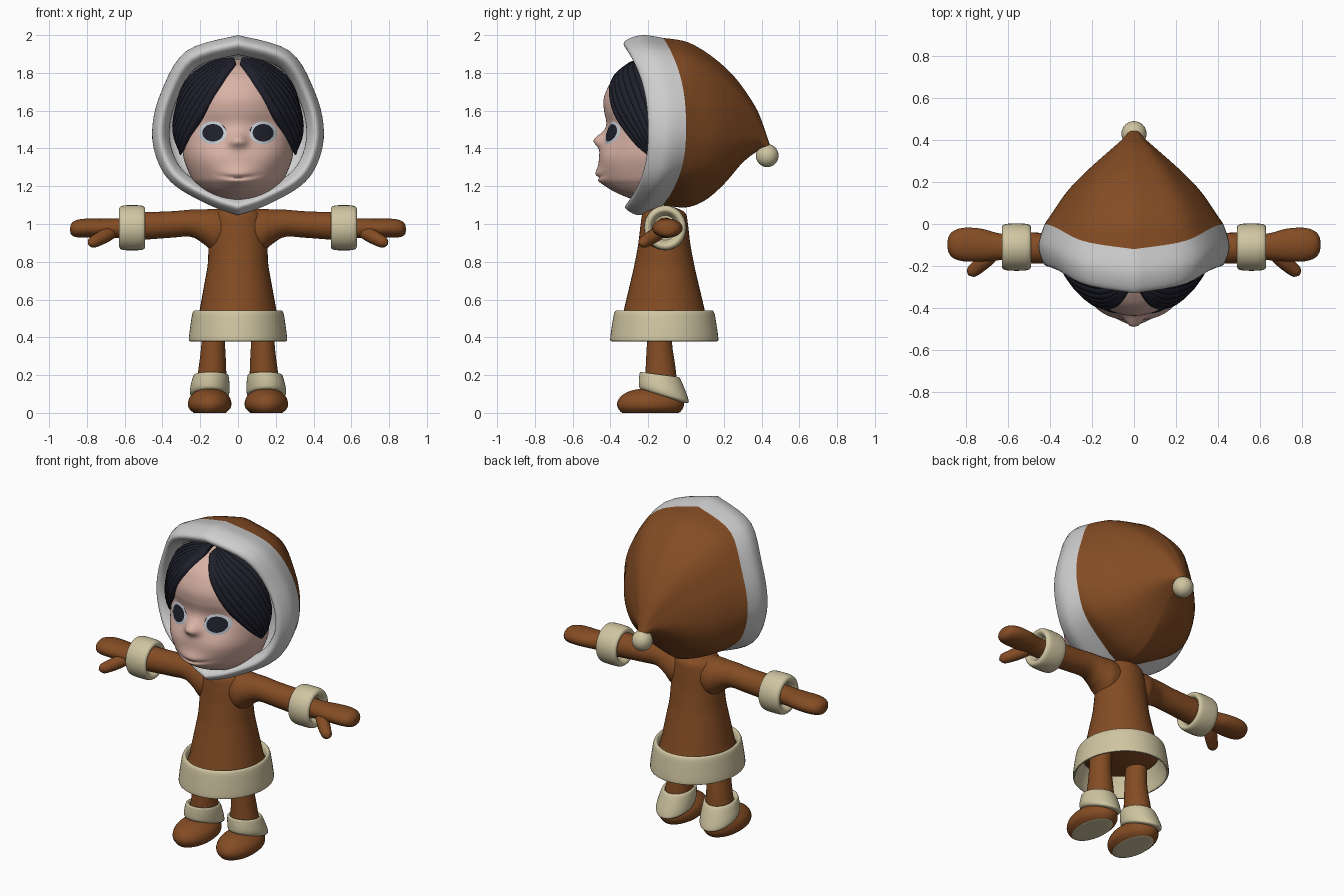
import bpy, bmesh, math
from mathutils import Vector

if "Cube" in bpy.data.objects:
    bpy.data.objects.remove(bpy.data.objects["Cube"])

TAU = 2 * math.pi


def mat(name, rgb):
    m = bpy.data.materials.new(name)
    m.diffuse_color = (*rgb, 1)
    m.use_nodes = True
    m.node_tree.nodes["Principled BSDF"].inputs["Base Color"].default_value = m.diffuse_color
    return m


BROWN = mat("brown_hide", (0.23, 0.072, 0.017))
CREAM = mat("cream_fur", (0.63, 0.56, 0.36))
WHITE = mat("white_fur", (0.62, 0.62, 0.62))
SKIN = mat("skin", (0.70, 0.45, 0.38))
DARK = mat("black_hair", (0.013, 0.014, 0.024))
EYE = mat("eye_white", (0.55, 0.60, 0.65))


def spline(rows, n):
    """Catmull-Rom through the key rows, n steps per span."""
    r = [rows[0]] + list(rows) + [rows[-1]]
    out = []
    for i in range(1, len(r) - 2):
        for k in range(n):
            t = k / n
            out.append(tuple(0.5 * (2 * b + (c - a) * t + (2 * a - 5 * b + 4 * c - d) * t * t
                                    + (3 * b - a - 3 * c + d) * t ** 3)
                             for a, b, c, d in zip(r[i - 1], r[i], r[i + 1], r[i + 2])))
    return out + [tuple(rows[-1])]


def make(name, rings, mats, mirror=False, caps=True, rule=None):
    """Skin a list of closed point rings into one smooth object."""
    bm = bmesh.new()
    vs = [[bm.verts.new(p) for p in ring] for ring in rings]
    n = len(vs[0])
    for a, b in zip(vs, vs[1:]):
        for j in range(n):
            bm.faces.new((a[j], a[(j + 1) % n], b[(j + 1) % n], b[j]))
    if caps:
        bm.faces.new(vs[0])
        bm.faces.new(vs[-1])
    bmesh.ops.recalc_face_normals(bm, faces=bm.faces)
    for f in bm.faces:
        f.smooth = True
        if rule:
            f.material_index = rule(f)
    me = bpy.data.meshes.new(name)
    bm.to_mesh(me)
    bm.free()
    for m in mats:
        me.materials.append(m)
    ob = bpy.data.objects.new(name, me)
    bpy.context.collection.objects.link(ob)
    if mirror:
        ob.modifiers.new("mirror", 'MIRROR')
    bpy.ops.object.select_all(action='DESELECT')
    ob.select_set(True)
    bpy.context.view_layer.objects.active = ob
    bpy.ops.object.shade_smooth_by_angle(angle=math.radians(50))
    return ob


def zring(cx, cy, cz, a, b, tilt=0, n=40):
    return [(cx + a * math.cos(t), cy + b * math.sin(t), cz + tilt * b * math.sin(t))
            for t in (TAU * k / n for k in range(n))]


def xring(cx, cy, cz, a, b, n=32):
    return [(cx, cy + a * math.cos(t), cz + b * math.sin(t))
            for t in (TAU * k / n for k in range(n))]


def sweep(rows, n=10):
    """Round tube rings along rows of (x, y, z, radius)."""
    pts = [Vector(r[:3]) for r in rows]
    out = []
    for i, p in enumerate(pts):
        t = (pts[min(i + 1, len(pts) - 1)] - pts[max(i - 1, 0)]).normalized()
        u = t.cross(Vector((0.3, 0.9, 0.2))).normalized()
        v = t.cross(u)
        out.append([p + rows[i][3] * (u * math.cos(TAU * k / n) + v * math.sin(TAU * k / n))
                    for k in range(n)])
    return out


# --- hood: one egg outline, scaled and bent per row
half = spline([(0, 1), (.275, .835), (.41, .4), (.455, 0), (.42, -.38),
               (.33, -.65), (.14, -.89), (0, -1)], 5)
outline = half + [(-x, c) for x, c in half[-2:0:-1]]


def hood_ring(sx, zt, zb, ys, yt, yb):
    mid = zb + 0.46 * (zt - zb)
    return [(x * sx, ys + ((yt if c > 0 else yb) - ys) * abs(c) ** 2.5,
             mid + c * ((zt - mid) if c > 0 else (mid - zb))) for x, c in outline]


trim = [(s, 1.487 + .513 * s, 1.487 - .44 * s, a, b, c) for s, a, b, c in [
    (.03, -.06, -.06, -.06), (.74, -.06, -.13, -.13), (.80, -.14, -.26, -.26), (.88, -.198, -.325, -.32),
    (.95, -.185, -.315, -.305), (1.0, -.10, -.23, -.235)]] + [(.935, 1.985, 1.10, 0, -.12, -.12)]
make("hood_fur_trim", [hood_ring(*r) for r in spline(trim, 5)], [WHITE])
hood = [(.935, 1.985, 1.10, 0, -.12, -.12), (.86, 1.962, 1.088, .05, .01, 0),
        (.70, 1.885, 1.125, .155, .14, .10), (.50, 1.775, 1.21, .25, .26, .20),
        (.28, 1.625, 1.325, .34, .365, .30), (.13, 1.52, 1.385, .40, .41, .38),
        (.05, 1.43, 1.39, .44, .44, .43), (.01, 1.41, 1.40, .45, .45, .45)]
make("hood", [hood_ring(*r) for r in spline(hood, 5)], [BROWN])
make("hood_pompom", [zring(0, .43, 1.362 - .061 * math.cos(a), .06 * math.sin(a), .06 * math.sin(a), n=24)
                     for a in (math.pi * (k + .2) / 16.4 for k in range(17))], [CREAM])

# --- head: rows of (z, half width, depth) plus soft bumps
skull = spline([(1.11, .03, .03), (1.13, .12, .13), (1.17, .18, .225), (1.21, .222, .275), (1.25, .25, .298),
                (1.35, .288, .31), (1.45, .295, .292), (1.53, .292, .273), (1.6, .285, .284), (1.66, .275, .286),
                (1.72, .26, .265), (1.78, .22, .225), (1.84, .14, .14), (1.87, .03, .03)], 10)


def g(x, z, x0, z0, sx, sz):
    return math.exp(-.5 * (((x - x0) / sx) ** 2 + ((z - z0) / sz) ** 2))


def bump(x, z):
    x = abs(x)
    return (.045 * g(x, z, 0, 1.445, .026, .026) + .015 * g(x, z, .028, 1.43, .016, .016)
            + .032 * g(x, z, 0, 1.25, .07, .035) - .02 * g(x, z, .133, 1.485, .06, .05)
            + .012 * g(x, z, .17, 1.33, .06, .06)
            - .018 * g(x, z, 0, 1.245 + 1.2 * x * x, .06, .008))


def face_y(x, z):
    i = max(k for k in range(len(skull) - 1) if skull[k][0] <= z)
    p, q = skull[i], skull[i + 1]
    t = (z - p[0]) / (q[0] - p[0])
    w, d = (p[k] + t * (q[k] - p[k]) for k in (1, 2))
    c = math.sqrt(max(0, 1 - (x / w) ** 2))
    return -.15 - d * c - bump(x, z) * c


head = []
for z, w, d in skull:
    ring = []
    for k in range(96):
        s, c = math.sin(TAU * k / 96), math.cos(TAU * k / 96)
        x = w * s
        ring.append((x, -.15 - d * c - bump(x, z) * c if c > 0 else -.15 - .6 * d * c, z))
    head.append(ring)
make("head", head, [SKIN])

# --- eyes: shallow domes on the face, dark inside the iris ellipse
eye_rings = []
for r in (.02, .25, .5, .76, .765, .88, 1.0):
    ring = []
    for k in range(32):
        x = .133 + .073 * r * math.cos(TAU * k / 32)
        z = 1.483 + .06 * r * math.sin(TAU * k / 32)
        ring.append((x, face_y(x, z) - .003 - .014 * (1 - r * r), z))
    eye_rings.append(ring)
make("eyes", eye_rings, [DARK, EYE], mirror=True, rule=lambda f: int(
    len(f.verts) == 4 and math.hypot((f.calc_center_median().x - .133) / .073,
                                     (f.calc_center_median().z - 1.483) / .06) > .762))

# --- hair: strands fanned between an inner and an outer path
inner = [(.02, -.29, 1.85), (.10, -.375, 1.75), (.19, -.36, 1.6), (.275, -.265, 1.45), (.305, -.20, 1.37)]
outer = [(.02, -.22, 1.87), (.13, -.23, 1.84), (.26, -.20, 1.74), (.32, -.16, 1.55), (.31, -.16, 1.40)]
radii = [.012, .026, .028, .022, .006]
for i in range(8):
    s = i / 7
    rows = []
    for k, (p, q, r) in enumerate(zip(inner, outer, radii)):
        v = Vector(p).lerp(Vector(q), s)
        push = Vector((v.x, v.y + .15, 0)).normalized() * (.1 * s * (1 - s) if 0 < k < 4 else 0)
        rows.append((*(v + push), r))
    make(f"hair_strand_{i + 1}", sweep(spline(rows, 6)), [DARK], mirror=True)

# --- coat: rows of (z, half width, half depth)
coat = [(.47, .17, .18), (.5, .21, .222), (.54, .204, .215), (.71, .173, .175), (.79, .16, .157),
        (.9, .155, .137), (1.0, .145, .125), (1.06, .12, .11), (1.09, .05, .05)]
make("coat_body", [zring(0, -.115, z, a, b) for z, a, b in spline(coat, 5)], [BROWN])
hem = [(.50, .80), (.535, .84), (.542, .89), (.525, .93), (.47, .965), (.41, .995), (.385, 1), (.38, .985),
       (.385, .95), (.44, .90), (.51, .80)]
make("coat_hem_trim", [zring(0, -.115, z, .26 * s, .286 * s, n=56) for z, s in spline(hem, 4)],
     [CREAM], caps=False)

# --- arms, cuffs and mittens
arm = [(0, -.115, .975, .09, .10), (.12, -.115, .965, .105, .115), (.18, -.115, .985, .09, .092),
       (.25, -.115, 1.004, .076, .072), (.36, -.115, .997, .072, .07), (.58, -.115, .985, .076, .075)]
make("sleeves", [xring(*r) for r in spline(arm, 5)], [BROWN], mirror=True)
cuff = [(.54, .068), (.50, .085), (.492, .105), (.51, .117), (.56, .120), (.61, .117), (.628, .105),
        (.625, .085), (.59, .065)]
make("sleeve_cuffs", [xring(x, -.11, .98, r * .94, r) for x, r in spline(cuff, 4)], [CREAM], mirror=True)
hand = [(.57, -.11, .98, .055, .055), (.65, -.108, .977, .065, .052), (.73, -.10, .978, .078, .05),
        (.81, -.098, .978, .08, .05), (.86, -.098, .975, .065, .044), (.883, -.098, .972, .038, .028),
        (.889, -.098, .97, .005, .005)]
make("mittens", [xring(*r) for r in spline(hand, 5)], [BROWN], mirror=True)
thumb = [(.65, -.12, .965, .03), (.70, -.165, .94, .037), (.745, -.205, .915, .034), (.775, -.23, .9, .027),
         (.788, -.242, .893, .005)]
make("mitten_thumbs", sweep(spline(thumb, 5), 16), [BROWN], mirror=True)

# --- legs, boot cuffs and shoes
leg = [(.13, -.13, .56, .06, .065), (.131, -.14, .38, .062, .066), (.135, -.135, .25, .072, .078),
       (.145, -.13, .10, .085, .09)]
make("legs", [zring(*r) for r in spline(leg, 5)], [BROWN], mirror=True)
boot = [(.14, -.135, .17, .07, .08, -.1), (.142, -.137, .20, .08, .092, -.12), (.143, -.137, .198, .092, .106, -.16),
        (.146, -.13, .165, .10, .118, -.22), (.15, -.12, .12, .105, .130, -.30), (.15, -.117, .095, .10, .130, -.31),
        (.15, -.12, .085, .08, .11, -.3)]
make("boot_cuffs", [zring(*r) for r in spline(boot, 5)], [CREAM], mirror=True)
shoe = [(.004, .075, .14), (.006, .092, .158), (.025, .11, .172), (.05, .115, .177), (.08, .107, .165),
        (.105, .085, .135), (.122, .055, .09), (.13, .01, .02)]
make("shoes", [zring(.15, -.188 + .05 * max(0, z - .05), z, a, b) for z, a, b in
               [(0, .06, .12), (0, .085, .15)] + spline(shoe[1:], 4)],
     [BROWN, CREAM], mirror=True, rule=lambda f: int(f.calc_center_median().z < .003))
